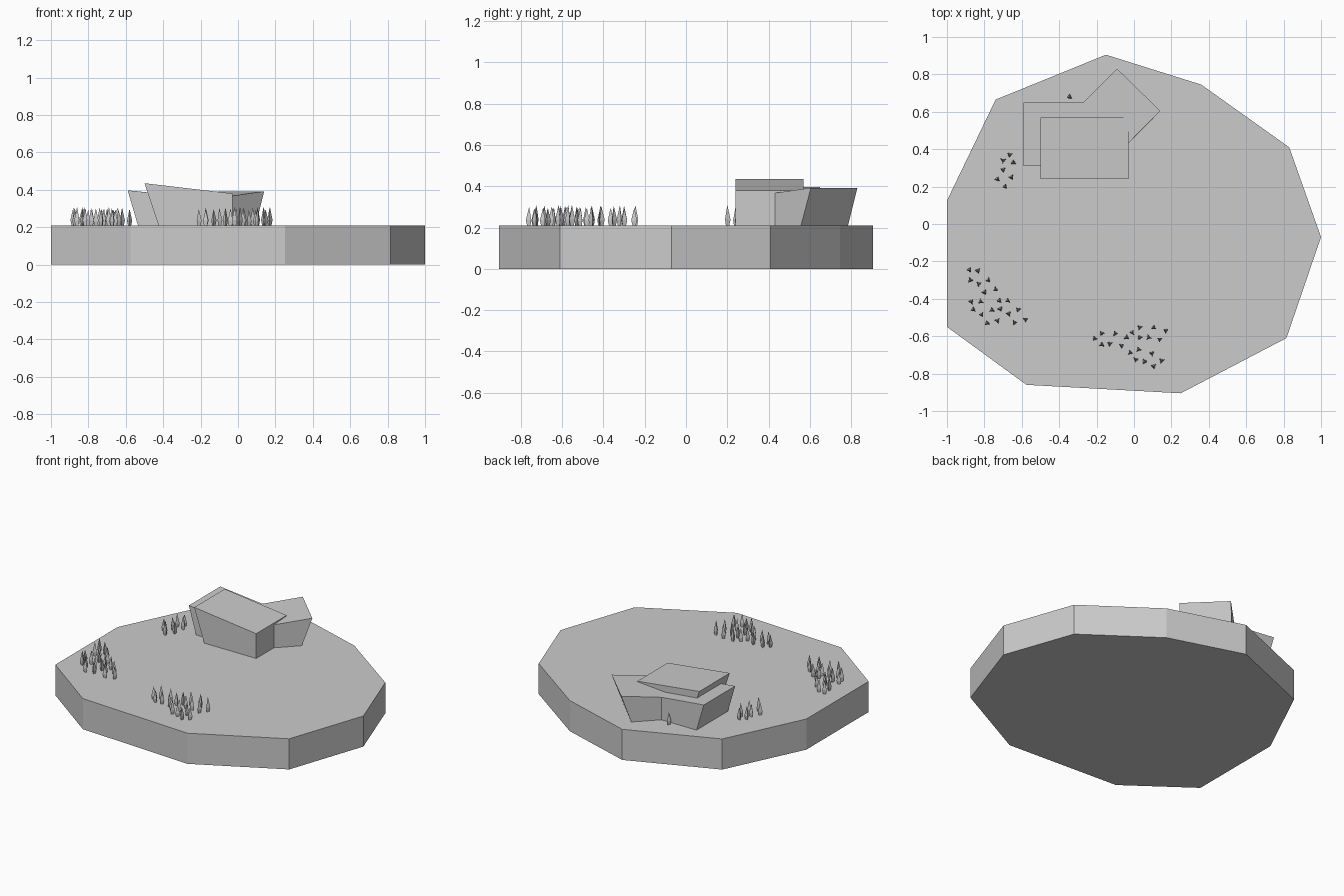
import bpy, bmesh, random
from math import pi, cos, sin

if "Cube" in bpy.data.objects:
    bpy.data.objects.remove(bpy.data.objects["Cube"])

random.seed(4)
GROUND = 0.21


def make_object(name, bm):
    bmesh.ops.recalc_face_normals(bm, faces=bm.faces)
    mesh = bpy.data.meshes.new(name)
    bm.to_mesh(mesh)
    bm.free()
    obj = bpy.data.objects.new(name, mesh)
    bpy.context.collection.objects.link(obj)
    return obj


def loft(bm, rings):
    """Skin a stack of equal-length rings and cap both ends."""
    rows = [[bm.verts.new(p) for p in ring] for ring in rings]
    n = len(rows[0])
    for low, high in zip(rows, rows[1:]):
        for i in range(n):
            j = (i + 1) % n
            bm.faces.new((low[i], low[j], high[j], high[i]))
    bm.faces.new(rows[0][::-1])
    bm.faces.new(rows[-1])
    return rows


# ten-sided island slab
outline = [(-0.15, 0.905), (-0.74, 0.665), (-1, 0.125), (-1, -0.55), (-0.575, -0.86),
           (0.25, -0.905), (0.815, -0.61), (1, -0.07), (0.83, 0.41), (0.36, 0.745)]
bm = bmesh.new()
loft(bm, [[(x, y, z) for x, y in outline] for z in (0, GROUND)])
make_object("ground_slab", bm)

# main hall: sloping roof, left end leaning outward
bm = bmesh.new()
loft(bm, [[(-0.425, y, GROUND), (-0.03, y, GROUND), (-0.03, y, 0.38), (-0.5, y, 0.435)]
          for y in (0.24, 0.57)])
make_object("main_hall", bm)

# bent rear wing: sections at the left end, the mitred bend and the right end
# each section: bottom front, bottom back, top back, top front
bm = bmesh.new()
loft(bm, [
    [(-0.535, 0.31, GROUND), (-0.535, 0.65, GROUND), (-0.59, 0.65, 0.397), (-0.59, 0.31, 0.397)],
    [(-0.15, 0.31, GROUND), (-0.27, 0.65, GROUND), (-0.27, 0.65, 0.364), (-0.15, 0.31, 0.35)],
    [(0.095, 0.557, GROUND), (-0.135, 0.785, GROUND), (-0.09, 0.83, 0.392), (0.14, 0.605, 0.392)],
])
make_object("rear_wing", bm)

# groves of three-sided trees
groves = {
    "back_trees": [
        (-.345, .68), (-.665, .37), (-.70, .34), (-.645, .33), (-.70, .29), (-.73, .24),
        (-.655, .25), (-.69, .2)],
    "left_trees": [
        (-.88, -.245), (-.835, -.25), (-.875, -.3), (-.83, -.32), (-.78, -.3), (-.74, -.35),
        (-.8, -.365), (-.87, -.415), (-.82, -.415), (-.72, -.41), (-.675, -.41), (-.86, -.457),
        (-.815, -.485), (-.76, -.46), (-.715, -.455), (-.67, -.48), (-.62, -.457),
        (-.785, -.53), (-.73, -.517), (-.64, -.527), (-.58, -.51)],
    "front_trees": [
        (-.21, -.612), (-.173, -.585), (-.1, -.585), (-.173, -.645), (-.13, -.64),
        (-.067, -.65), (-.04, -.607), (-.01, -.58), (.03, -.553), (.105, -.553), (.17, -.57),
        (.03, -.607), (.078, -.607), (.137, -.617), (-.02, -.687), (.025, -.67),
        (.095, -.692), (.01, -.725), (.057, -.735), (.147, -.73), (.105, -.76)],
}
profile = [(0.009, 0), (0.016, 0.03), (0.001, 1)]
for name, spots in groves.items():
    bm = bmesh.new()
    for x, y in spots:
        turn = random.uniform(0, 2 * pi)
        height = random.uniform(0.08, 0.097)
        rings = []
        for r, z in ((0.01, 0), (0.016, 0.3 * height), (0.001, height)):
            rings.append([(x + r * cos(turn + k * 2 * pi / 3), y + r * sin(turn + k * 2 * pi / 3),
                           GROUND + z) for k in range(3)])
        loft(bm, rings)
    make_object(name, bm)
